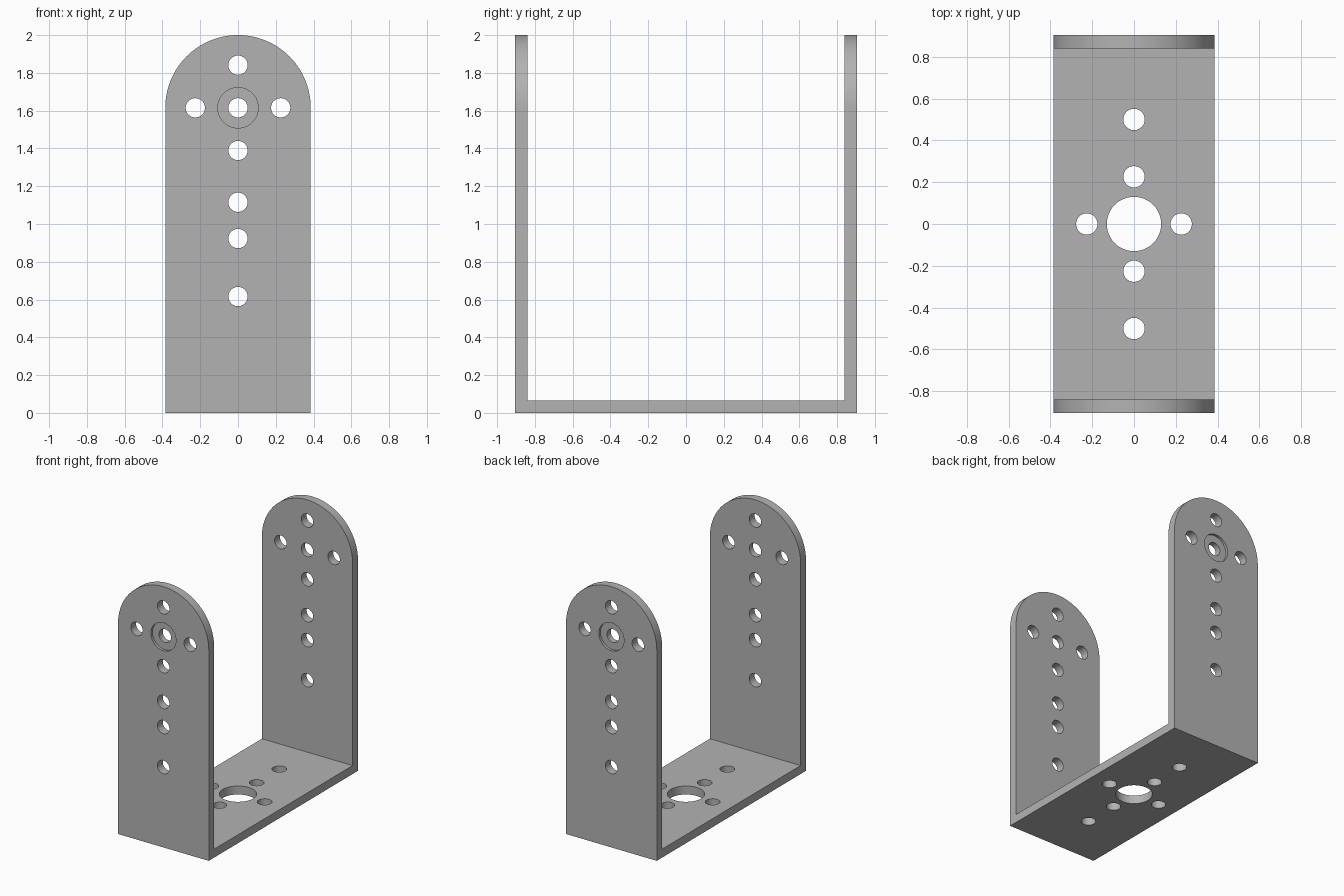
import bpy, bmesh, math
from mathutils import Matrix, Vector

if "Cube" in bpy.data.objects:
    bpy.data.objects.remove(bpy.data.objects["Cube"], do_unlink=True)

W, D, T = 0.385, 0.904, 0.065      # half width, half depth, sheet thickness
PIVOT = 2.0 - W                    # height of the arch centre
HOLE, BORE, HUB = 0.051, 0.13, 0.107
RECESS = 0.02

steel = bpy.data.materials.new("grey_metal")
steel.use_nodes = True
grey = (0.45, 0.45, 0.45, 1)
steel.diffuse_color = grey
steel.node_tree.nodes["Principled BSDF"].inputs["Base Color"].default_value = grey


def make_object(name, bm):
    bmesh.ops.recalc_face_normals(bm, faces=bm.faces)
    mesh = bpy.data.meshes.new(name)
    bm.to_mesh(mesh)
    bm.free()
    mesh.materials.append(steel)
    obj = bpy.data.objects.new(name, mesh)
    bpy.context.collection.objects.link(obj)
    return obj


def prism(name, outline, sweep):
    """Extrude a closed outline along a vector."""
    bm = bmesh.new()
    face = bm.faces.new([bm.verts.new(p) for p in outline])
    new = bmesh.ops.extrude_face_region(bm, geom=[face])["geom"]
    moved = [v for v in new if isinstance(v, bmesh.types.BMVert)]
    bmesh.ops.translate(bm, vec=Vector(sweep), verts=moved)
    return make_object(name, bm)


def add_cylinder(bm, centre, radius, length, axis):
    turn = Matrix.Rotation(math.pi / 2, 4, "X") if axis == "Y" else Matrix()
    bmesh.ops.create_cone(bm, cap_ends=True, segments=48, radius1=radius,
                          radius2=radius, depth=length,
                          matrix=Matrix.Translation(centre) @ turn)


def cut(target, tool, operation):
    tool.hide_render = True
    mod = target.modifiers.new(tool.name, "BOOLEAN")
    mod.operation, mod.solver, mod.object = operation, "EXACT", tool
    bpy.context.view_layer.objects.active = target
    bpy.ops.object.modifier_apply(modifier=mod.name)
    bpy.data.objects.remove(tool, do_unlink=True)


# U-shaped bent sheet
section = [(-D, 0), (D, 0), (D, 2.1), (D - T, 2.1), (D - T, T),
           (T - D, T), (T - D, 2.1), (-D, 2.1)]
bracket = prism("u_bracket", [(-W, y, z) for y, z in section], (2 * W, 0, 0))

# Rounded tops of both arms
steps = 64
arch = [(W * math.cos(math.pi * i / steps), PIVOT + W * math.sin(math.pi * i / steps))
        for i in range(steps + 1)]
# Straight sides stay clear of the sheet edges
outline = [(W + 0.1, -0.1), (W + 0.1, PIVOT)] + arch + [(-W - 0.1, PIVOT), (-W - 0.1, -0.1)]
rounding = prism("arm_rounding", [(x, -1, z) for x, z in outline], (0, 2, 0))
cut(bracket, rounding, "INTERSECT")

# Arm holes, through both arms at once
bm = bmesh.new()
ring = 0.226
arm_holes = [(0, z) for z in (PIVOT + ring, PIVOT, PIVOT - ring, 1.115, 0.923, 0.616)]
arm_holes += [(-ring, PIVOT), (ring, PIVOT)]
for x, z in arm_holes:
    add_cylinder(bm, (x, 0, z), HOLE, 2.2, "Y")
cut(bracket, make_object("arm_holes", bm), "DIFFERENCE")

# Base holes and central bore
bm = bmesh.new()
add_cylinder(bm, (0, 0, 0), BORE, 0.4, "Z")
for x, y in [(ring, 0), (-ring, 0), (0, ring), (0, -ring), (0, 0.5), (0, -0.5)]:
    add_cylinder(bm, (x, y, 0), HOLE, 0.4, "Z")
cut(bracket, make_object("base_holes", bm), "DIFFERENCE")

# Shallow round recesses on the outer arm faces
bm = bmesh.new()
for side in (-1, 1):
    add_cylinder(bm, (0, side * D, PIVOT), HUB, 2 * RECESS, "Y")
cut(bracket, make_object("hub_recesses", bm), "DIFFERENCE")

# Smooth curved walls, keep edges crisp
bpy.ops.object.select_all(action="DESELECT")
bracket.select_set(True)
bpy.context.view_layer.objects.active = bracket
bpy.ops.object.shade_smooth_by_angle(angle=math.radians(30))
